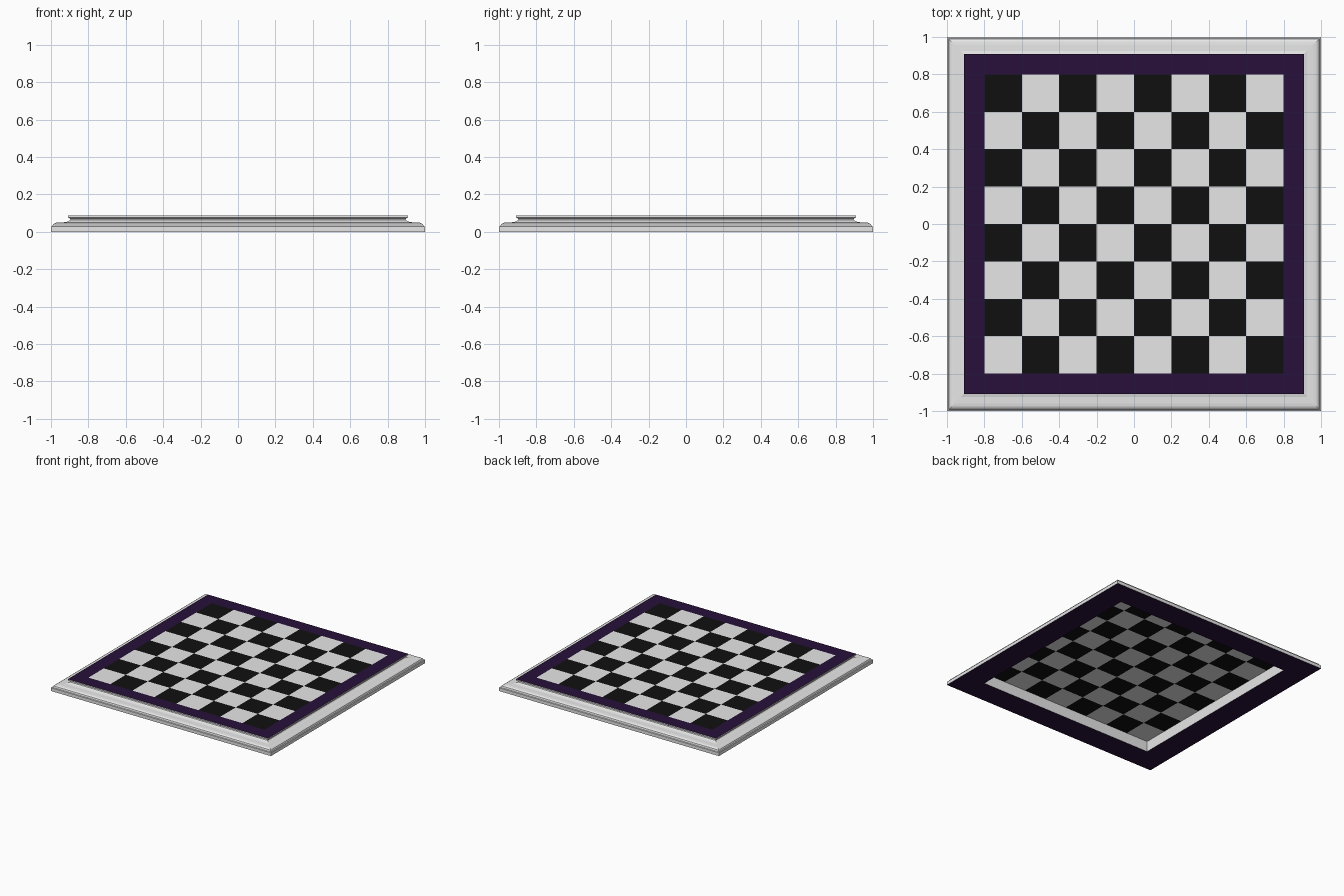
import bpy, bmesh

if "Cube" in bpy.data.objects:
    bpy.data.objects.remove(bpy.data.objects["Cube"])

def material(name, rgb):
    m = bpy.data.materials.new(name)
    m.diffuse_color = (*rgb, 1.0)
    m.use_nodes = True
    m.node_tree.nodes["Principled BSDF"].inputs["Base Color"].default_value = m.diffuse_color
    return m

white = material("white", (0.80, 0.81, 0.80))
black = material("black", (0.005, 0.005, 0.005))
purple = material("dark purple", (0.021, 0.005, 0.042))

TOP = 0.087

def finish(bm, name, mats):
    mesh = bpy.data.meshes.new(name)
    bm.to_mesh(mesh)
    bm.free()
    for m in mats:
        mesh.materials.append(m)
    obj = bpy.data.objects.new(name, mesh)
    bpy.context.collection.objects.link(obj)
    return obj

# Moulded frame: closed profile (half width, height) swept round a square
profile = [(1.0, 0.0), (1.0, 0.027), (0.993, 0.030), (0.988, 0.041),
           (0.975, 0.048), (0.96, 0.050), (0.925, 0.051), (0.908, 0.055),
           (0.898, 0.062), (0.896, 0.068), (0.902, 0.073), (0.91, 0.076),
           (0.91, TOP), (0.8, TOP), (0.8, 0.0)]
bm = bmesh.new()
corners = [(1, 1), (-1, 1), (-1, -1), (1, -1)]
rings = [[bm.verts.new((sx * r, sy * r, z)) for sx, sy in corners]
         for r, z in profile]
n = len(profile)
for i in range(n):
    a, b = rings[i], rings[(i + 1) % n]
    for k in range(4):
        j = (k + 1) % 4
        f = bm.faces.new((a[k], a[j], b[j], b[k]))
        # Purple on the flat top border and the underside
        f.material_index = 1 if i in (n - 3, n - 1) else 0
bmesh.ops.recalc_face_normals(bm, faces=bm.faces)
finish(bm, "frame", [white, purple])

# Playing surface: 8 x 8 sheet with alternating squares
bm = bmesh.new()
bmesh.ops.create_grid(bm, x_segments=8, y_segments=8, size=0.8)
for v in bm.verts:
    v.co.z = TOP
for f in bm.faces:
    c = f.calc_center_median()
    i, j = int((c.x + 0.8) / 0.2), int((c.y + 0.8) / 0.2)
    f.material_index = (i + j) % 2
finish(bm, "playing_squares", [white, black])
